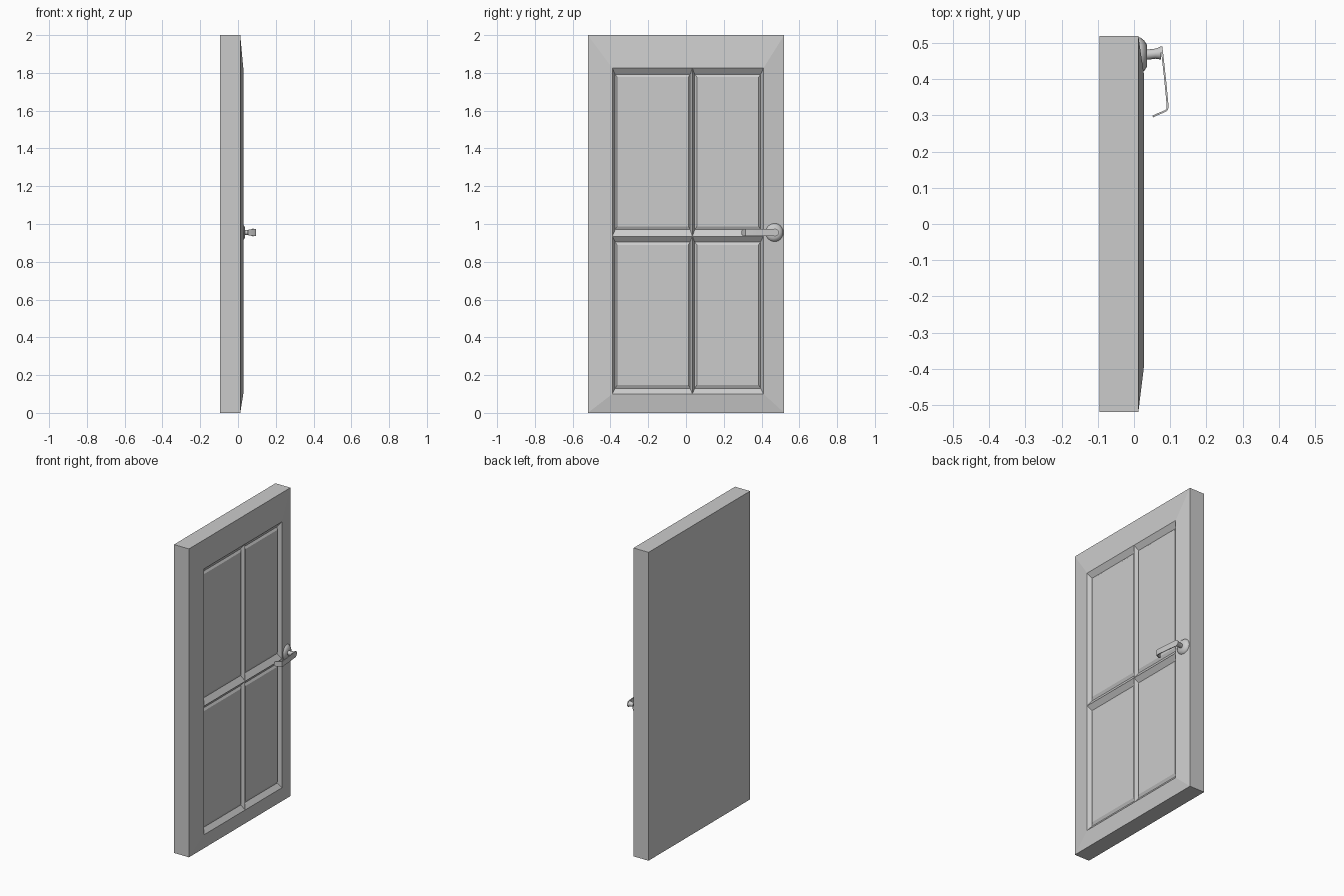
import bpy, bmesh, math
from mathutils import Vector, Matrix

if "Cube" in bpy.data.objects:
    bpy.data.objects.remove(bpy.data.objects["Cube"])

grey = bpy.data.materials.new("light_grey")
grey.use_nodes = True
COLOUR = (0.6, 0.6, 0.6, 1)
grey.diffuse_color = COLOUR
grey.node_tree.nodes["Principled BSDF"].inputs["Base Color"].default_value = COLOUR


def finish(name, bm, smooth=False):
    bmesh.ops.remove_doubles(bm, verts=bm.verts, dist=0.0001)
    bmesh.ops.recalc_face_normals(bm, faces=bm.faces)
    mesh = bpy.data.meshes.new(name)
    bm.to_mesh(mesh)
    bm.free()
    mesh.materials.append(grey)
    obj = bpy.data.objects.new(name, mesh)
    bpy.context.collection.objects.link(obj)
    if smooth:
        bpy.ops.object.select_all(action="DESELECT")
        obj.select_set(True)
        bpy.context.view_layer.objects.active = obj
        bpy.ops.object.shade_smooth_by_angle(angle=math.radians(40))
    return obj


def rect(bm, x, y0, y1, z0, z1):
    return [bm.verts.new((x, y, z)) for y, z in ((y0, z0), (y1, z0), (y1, z1), (y0, z1))]


def bridge(bm, a, b):
    for i in range(len(a)):
        j = (i + 1) % len(a)
        bm.faces.new((a[i], a[j], b[j], b[i]))


# Door leaf: plain back and sides, with a face rising gently to the panel frame
BACK, EDGE, RIDGE, GROOVE, PANEL = -0.095, 0.012, 0.028, 0.004, 0.013
bm = bmesh.new()
back = rect(bm, BACK, -0.52, 0.52, 0, 2)
edge = rect(bm, EDGE, -0.52, 0.52, 0, 2)
frame = rect(bm, RIDGE, -0.39, 0.41, 0.10, 1.825)
bm.faces.new(back)
bridge(bm, back, edge)
bridge(bm, edge, frame)

# Four panels: ridge, sunk groove, bevel and flat centre.
# Each span lists its ridge limits, groove limits and panel limits.
columns = (((-0.39, 0.034), (-0.375, 0.022), (-0.365, 0.012)),
           ((0.034, 0.41), (0.046, 0.395), (0.058, 0.385)))
rows = (((0.10, 0.935), (0.13, 0.905), (0.148, 0.89)),
        ((0.935, 1.825), (0.97, 1.792), (0.988, 1.778)))
for col in columns:
    for row in rows:
        rings = [rect(bm, x, *c, *r) for x, c, r in zip((RIDGE, GROOVE, PANEL), col, row)]
        bridge(bm, rings[0], rings[1])
        bridge(bm, rings[1], rings[2])
        bm.faces.new(rings[2])
finish("door_leaf", bm)

# Handle rose and stem, turned about the x axis
CY, CZ = 0.465, 0.955


def turned(name, profile, tilt=0.0, sides=24):
    bm = bmesh.new()
    rings = []
    for x, r in profile:
        rings.append([bm.verts.new((x, CY + tilt * (x - EDGE) + r * math.cos(a), CZ + r * math.sin(a)))
                      for a in (math.tau * i / sides for i in range(sides))])
    for a, b in zip(rings, rings[1:]):
        bridge(bm, a, b)
    bm.faces.new(rings[0])
    bm.faces.new(rings[-1])
    return finish(name, bm, True)


turned("handle_rose", ((0.01, 0.05), (0.018, 0.05), (0.028, 0.042), (0.036, 0.03)))
turned("handle_stem", ((0.03, 0.014), (0.06, 0.014), (0.074, 0.018)), 0.12)

# Lever: a thin strip with a rounded head and a tip bent back to the door
path = ((0.076, 0.491, 0.007), (0.0765, 0.484, 0.016), (0.078, 0.472, 0.02), (0.08, 0.455, 0.019),
        (0.087, 0.39, 0.018), (0.093, 0.326, 0.018), (0.092, 0.317, 0.018), (0.086, 0.312, 0.018),
        (0.06, 0.301, 0.016), (0.052, 0.297, 0.011))
bm = bmesh.new()
rings = []
for i, (x, y, half) in enumerate(path):
    before, after = path[max(i - 1, 0)], path[min(i + 1, len(path) - 1)]
    along = Vector((after[0] - before[0], after[1] - before[1])).normalized()
    nx, ny = along.y * 0.0025, -along.x * 0.0025
    rings.append([bm.verts.new((x + s * nx, y + s * ny, CZ + t * half))
                  for s, t in ((-1, -1), (1, -1), (1, 1), (-1, 1))])
for a, b in zip(rings, rings[1:]):
    bridge(bm, a, b)
bm.faces.new(rings[0])
bm.faces.new(rings[-1])
finish("handle_lever", bm, True)
